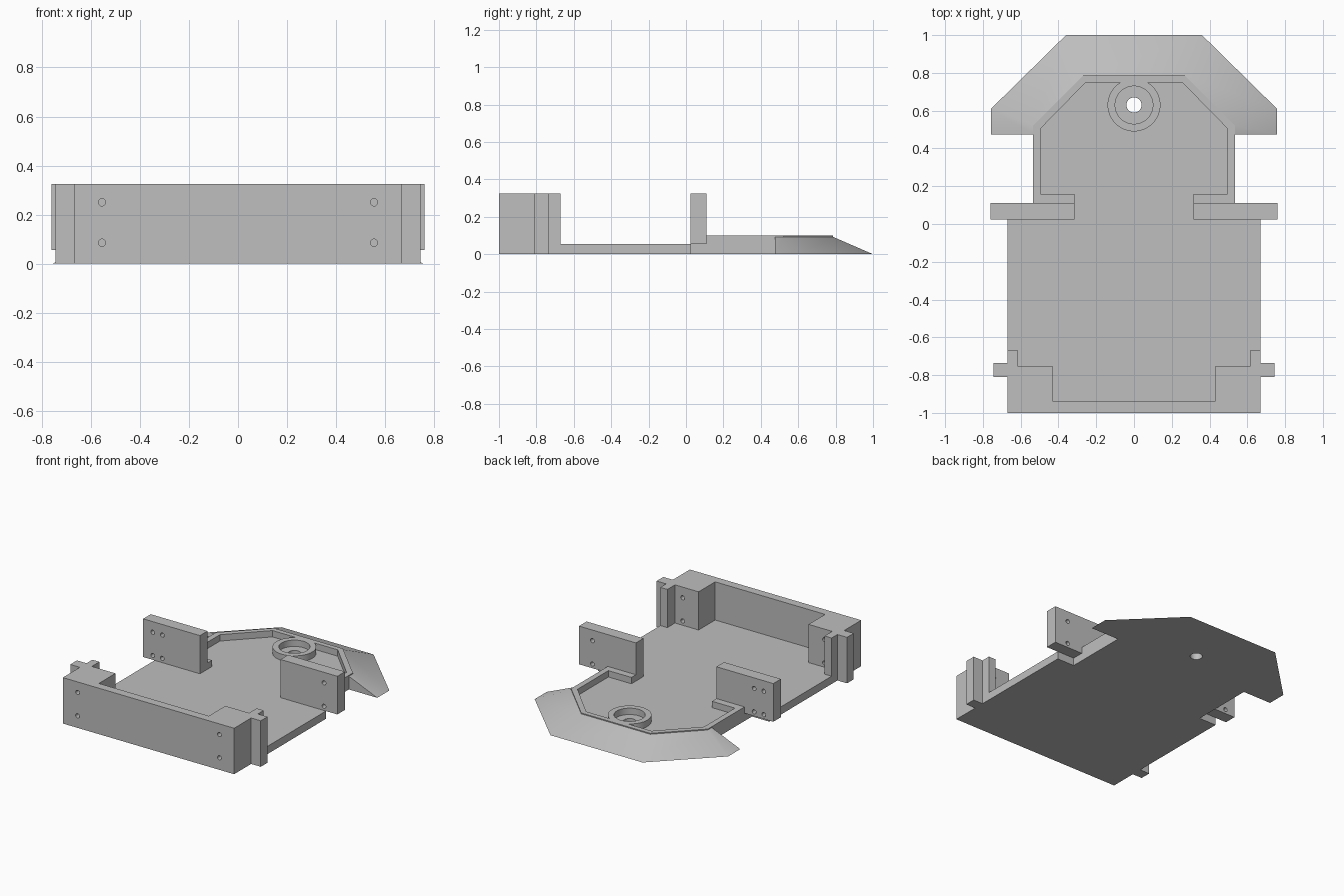
import bpy, bmesh, math

if "Cube" in bpy.data.objects:
    bpy.data.objects.remove(bpy.data.objects["Cube"], do_unlink=True)

GREY = (0.52, 0.52, 0.52, 1)
grey = bpy.data.materials.new("plain grey")
grey.diffuse_color = GREY
grey.use_nodes = True
grey.node_tree.nodes["Principled BSDF"].inputs["Base Color"].default_value = GREY


def add_object(name, bm):
    bmesh.ops.recalc_face_normals(bm, faces=bm.faces[:])
    mesh = bpy.data.meshes.new(name)
    bm.to_mesh(mesh)
    bm.free()
    mesh.materials.append(grey)
    obj = bpy.data.objects.new(name, mesh)
    bpy.context.collection.objects.link(obj)
    return obj


def mirrored(half):
    """Complete a left-half outline with its reflection."""
    return half + [(-x, y) for x, y in reversed(half)]


def extrude(name, outline, z0, z1):
    bm = bmesh.new()
    face = bm.faces.new([bm.verts.new((x, y, z0)) for x, y in outline])
    top = bmesh.ops.extrude_face_region(bm, geom=[face])["geom"]
    verts = [v for v in top if isinstance(v, bmesh.types.BMVert)]
    bmesh.ops.translate(bm, verts=verts, vec=(0, 0, z1 - z0))
    return add_object(name, bm)


def rod(name, radius, depth, location, along_y=False, sides=48):
    bm = bmesh.new()
    bmesh.ops.create_cone(bm, cap_ends=True, segments=sides, radius1=radius,
                          radius2=radius, depth=depth)
    obj = add_object(name, bm)
    obj.location = location
    if along_y:
        obj.rotation_euler.x = math.pi / 2
    return obj


def boolean(target, tool, operation="DIFFERENCE"):
    """Apply a boolean and discard its helper."""
    tool.hide_render = True
    bpy.context.view_layer.update()
    mod = target.modifiers.new("boolean", "BOOLEAN")
    mod.operation, mod.object, mod.solver = operation, tool, "EXACT"
    bpy.context.view_layer.objects.active = target
    bpy.ops.object.modifier_apply(modifier=mod.name)
    bpy.data.objects.remove(tool, do_unlink=True)


def smooth(obj):
    bpy.ops.object.select_all(action="DESELECT")
    obj.select_set(True)
    bpy.context.view_layer.objects.active = obj
    bpy.ops.object.shade_smooth_by_angle(angle=math.radians(30))


FLOOR, RIM, WALL = 0.055, 0.10, 0.325
BOSS_Y = 0.63
SCREW_HEIGHTS = (0.085, 0.25)

# Floor plate with a through hole
floor = extrude("floor_plate", mirrored([
    (0.67, -1), (0.67, 0.027), (0.535, 0.027), (0.535, 0.52), (0.27, 0.785)]),
    0, FLOOR)
boolean(floor, rod("hole_cutter", 0.04, 1, (0, BOSS_Y, 0)))
smooth(floor)

# Low rim joined to the round caster seat
rim = extrude("rim", mirrored([
    (0.27, 0.785), (0.535, 0.52), (0.535, 0.11), (0.315, 0.11),
    (0.315, 0.16), (0.495, 0.16), (0.495, 0.505), (0.255, 0.75)]), 0.02, RIM)
boolean(rim, rod("seat_body", 0.14, RIM - 0.02, (0, BOSS_Y, (RIM + 0.02) / 2)),
        "UNION")
boolean(rim, rod("seat_cutter", 0.10, 1, (0, BOSS_Y, 0)))
smooth(rim)

# Tall front wall with stepped corner blocks and side tabs
front = extrude("front_wall", mirrored([
    (0.67, -1), (0.67, -0.81), (0.745, -0.81), (0.745, -0.735),
    (0.67, -0.735), (0.67, -0.67), (0.615, -0.67), (0.615, -0.755),
    (0.43, -0.755), (0.43, -0.94)]), 0, WALL)
for side in (-1, 1):
    for z in SCREW_HEIGHTS:
        boolean(front, rod("screw_cutter", 0.015, 1, (side * 0.555, -0.9, z),
                           True, 20))
smooth(front)

# Upright mounting plates, with different screw patterns
for name, side, columns in (("left_mount", 1, (0.655,)),
                            ("right_mount", -1, (0.61, 0.685))):
    mount = extrude(name, [(side * x, y) for x, y in (
        (0.315, 0.025), (0.76, 0.025), (0.76, 0.11), (0.315, 0.11))],
        FLOOR, WALL)
    for x in columns:
        for z in SCREW_HEIGHTS:
            boolean(mount, rod("screw_cutter", 0.015, 1, (side * x, 0.07, z),
                               True, 20))
    smooth(mount)

# Sloping scoop: a wedge section carried around the rear of the rim
outer = mirrored([(0.757, 0.475), (0.757, 0.61), (0.36, 1)])
inner = mirrored([(0.533, 0.475), (0.533, 0.519), (0.269, 0.783)])
bm = bmesh.new()
sections = [[bm.verts.new(p) for p in ((*o, 0), (*i, 0.094), (*i, 0))]
            for o, i in zip(outer, inner)]
for a, b in zip(sections, sections[1:]):
    for k in range(3):
        n = (k + 1) % 3
        bm.faces.new((a[k], a[n], b[n], b[k]))
bm.faces.new(sections[0])
bm.faces.new(sections[-1])
smooth(add_object("scoop", bm))
